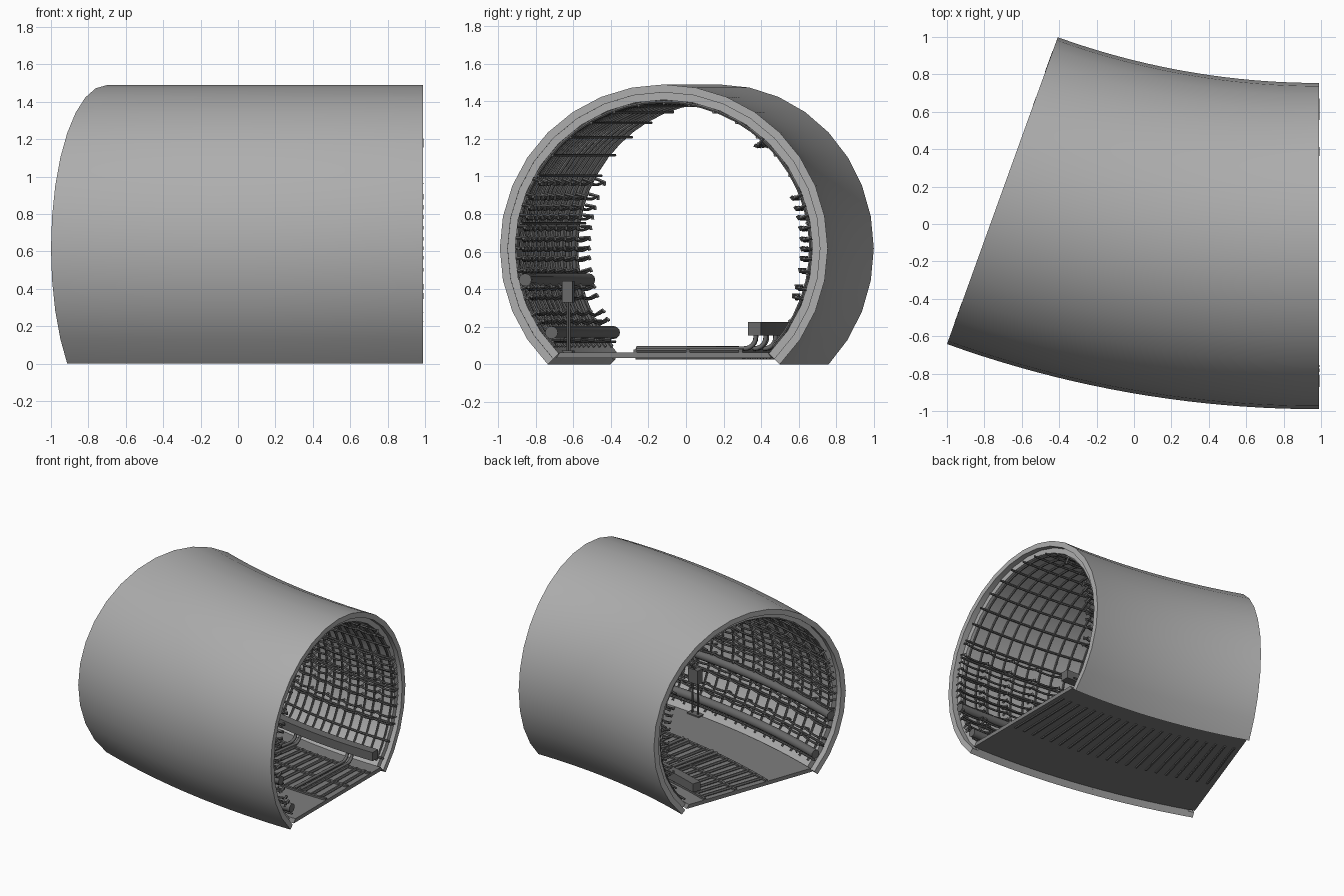
import bpy, bmesh
from math import sin, cos, radians, pi

if "Cube" in bpy.data.objects:
    bpy.data.objects.remove(bpy.data.objects["Cube"])

CX, CY, SWEEP = 0.99, 4.87, 19.85      # bend centre and bend angle
YC, ZC = -0.118, 0.617                 # tunnel axis at the near end


def grey(name, v):
    m = bpy.data.materials.new(name)
    m.diffuse_color = (v, v, v, 1)
    m.use_nodes = True
    m.node_tree.nodes["Principled BSDF"].inputs["Base Color"].default_value = m.diffuse_color
    return m


CONCRETE, DECK, METAL = grey("concrete", 0.42), grey("deck", 0.21), grey("metal", 0.14)


def P(y, z, t):
    """Near-end section point (y, z) carried t degrees round the bend."""
    r, a = CY - y, radians(t)
    return (CX - r * sin(a), CY - r * cos(a), z)


def C(rad, deg):
    """Section point at a radius and angle from the tunnel axis."""
    a = radians(deg)
    return (YC + rad * cos(a), ZC + rad * sin(a))


def sweep(name, profile, mat, t0=0, t1=SWEEP, n=20):
    """Closed section (two matching halves) swept along the bend."""
    bm = bmesh.new()
    rows = [[bm.verts.new(P(y, z, t0 + (t1 - t0) * i / n)) for y, z in profile]
            for i in range(n + 1)]
    m = len(profile)
    for a, b in zip(rows, rows[1:]):
        for j in range(m):
            k = (j + 1) % m
            bm.faces.new((a[j], a[k], b[k], b[j]))
    for r in (rows[0], rows[-1]):
        for j in range(m // 2 - 1):
            bm.faces.new((r[j], r[j + 1], r[m - 2 - j], r[m - 1 - j]))
    bmesh.ops.recalc_face_normals(bm, faces=bm.faces)
    me = bpy.data.meshes.new(name)
    bm.to_mesh(me)
    bm.free()
    me.materials.append(mat)
    ob = bpy.data.objects.new(name, me)
    select(ob)
    bpy.ops.object.shade_smooth_by_angle(angle=radians(32))


def select(ob):
    bpy.context.collection.objects.link(ob)
    bpy.ops.object.select_all(action='DESELECT')
    ob.select_set(True)
    bpy.context.view_layer.objects.active = ob


def tubes(name, paths, r, res=1):
    """Round bars along many point paths, joined as one mesh."""
    cu = bpy.data.curves.new(name, 'CURVE')
    cu.dimensions = '3D'
    cu.bevel_depth, cu.bevel_resolution, cu.use_fill_caps = r, res, True
    cu.materials.append(METAL)
    for pts in paths:
        s = cu.splines.new('POLY')
        s.points.add(len(pts) - 1)
        for p, q in zip(s.points, pts):
            p.co = (*q, 1)
    select(bpy.data.objects.new(name, cu))
    bpy.ops.object.convert(target='MESH')
    bpy.ops.object.shade_smooth_by_angle(angle=radians(50))


def along(y, z, n=20, sag=0.0, bays=9, t0=0, t1=SWEEP):
    """Path following the tunnel, optionally drooping between supports."""
    return [P(y, z - sag * abs(sin(pi * bays * i / n)), t0 + (t1 - t0) * i / n)
            for i in range(n + 1)]


def rect(y0, y1, z0, z1):
    return [(y0, z0), (y1, z0), (y1, z1), (y0, z1)]


def arc(rad, a0=-45, a1=225, n=24):
    return [C(rad, a0 + (a1 - a0) * i / n) for i in range(n + 1)]


# Concrete lining: outer shell and slightly recessed inner layer
sweep("outer_shell", arc(0.872) + arc(0.83)[::-1], CONCRETE)
sweep("inner_lining", arc(0.832) + arc(0.79)[::-1], CONCRETE, 0.5, SWEEP - 0.5)

# Reinforcement mesh on the inner wall: hoops and long bars
hoops = [0.8 + (SWEEP - 1.6) * i / 17 for i in range(18)]
tubes("mesh_hoops", [[P(*p, t) for p in arc(0.78, -42, 222, 36)] for t in hoops], 0.009)
tubes("mesh_long_bars", [along(*C(0.772, a)) for a in range(-40, 221, 10)], 0.008)

# Drooping cables on both walls, with hooks
cables, hooks = [], []
wall = [-20, -16, -9, -4, 0, 4, 8.5, 13, 17, 21.5]
for a in wall + [180 - w for w in wall] + [207, 211, 152, 48]:
    cables.append(along(*C(0.748, a), n=54, sag=0.013))
    for i in range(10):
        t = 0.1 + (SWEEP - 0.2) * i / 9
        hooks.append([P(*C(0.79, a), t), P(*C(0.735, a - 0.6), t), P(*C(0.73, a + 0.8), t)])
tubes("wall_cables", cables, 0.008)
tubes("cable_hooks", hooks, 0.009, 0)

# Two large service pipes on brackets along the outer wall
tubes("service_pipes", [along(-0.855, 0.45), along(-0.715, 0.17)], 0.034, 4)
tubes("pipe_brackets",
      [[P(y, z, t), P(y2, z, t)] for t in hoops[1::3]
       for y, z, y2 in ((-0.885, 0.412, -0.81), (-0.78, 0.132, -0.67))], 0.009, 0)

# Floor slab
sweep("floor_slab", [(-0.69, 0.035), (0.455, 0.035), (0.435, 0.065), (-0.67, 0.065)], DECK)

# Grating: cross bars through the slab and long edge strips
tubes("grating_bars",
      [[P(-0.27, z, t), P(0.3, z, t)] for z in (0.074, 0.038)
       for t in [0.6 + (SWEEP - 1.2) * i / 20 for i in range(21)]], 0.012, 1)
for i, y in enumerate((-0.27, 0.01, 0.29)):
    sweep("grating_strip_%d" % i, rect(y - 0.01, y + 0.01, 0.06, 0.08), METAL)

# Cable duct along the inner wall, with pipes dropping to the floor
sweep("cable_duct", rect(0.33, 0.40, 0.155, 0.225), METAL)
drops = []
for t in (3, 9.5, 13):
    for s in (-0.28, 0.28):
        bend = [P(0.305 + 0.06 * sin(a), 0.145 - 0.06 * cos(a), t + s)
                for a in [pi / 2 * i / 6 for i in range(7)]]
        drops.append([P(-0.27, 0.085, t + s)] + bend + [P(0.365, 0.165, t + s)])
tubes("duct_drop_pipes", drops, 0.012, 2)

# Control box on a two-legged stand
sweep("control_box", rect(-0.69, -0.635, 0.33, 0.445), METAL, 6.1, 7.1, 2)
tubes("stand_legs", [[P(-0.662, 0.06, t), P(-0.662, 0.34, t)] for t in (6.3, 6.9)], 0.008)
sweep("stand_base", rect(-0.69, -0.635, 0.06, 0.075), METAL, 6.0, 7.2, 2)
